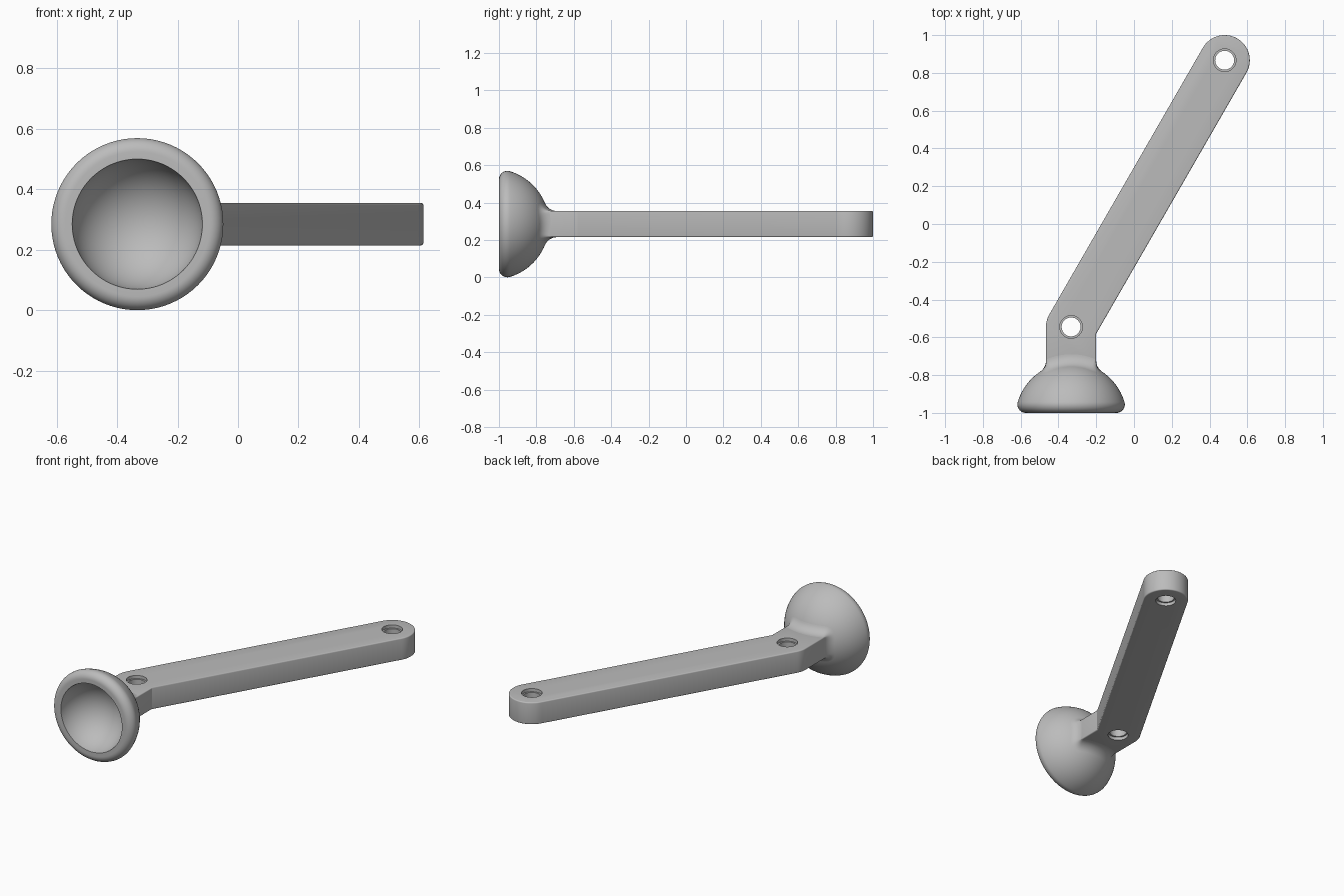
import bpy, bmesh, math
from mathutils import Vector

if "Cube" in bpy.data.objects:
    bpy.data.objects.remove(bpy.data.objects["Cube"], do_unlink=True)

# Shared dimensions
CX, CZ = -0.333, 0.285           # cup axis
CUP_Y = -1.027                   # centre of the cup spheres
R_OUT, R_IN, RIM = 0.295, 0.217, 0.045
HALF_W, HALF_H, EDGE = 0.133, 0.07, 0.007
FILLET = 0.07
ELBOW = Vector((CX, -0.545))
TIP = Vector((0.48, 0.867))

grey = bpy.data.materials.new("plain grey")
grey.use_nodes = True
grey.diffuse_color = (0.5, 0.5, 0.5, 1)
grey.node_tree.nodes["Principled BSDF"].inputs["Base Color"].default_value = (0.5, 0.5, 0.5, 1)


def make_object(name, bm):
    mesh = bpy.data.meshes.new(name)
    bm.to_mesh(mesh)
    bm.free()
    mesh.materials.append(grey)
    obj = bpy.data.objects.new(name, mesh)
    bpy.context.collection.objects.link(obj)
    return obj


def smooth(obj):
    bpy.ops.object.select_all(action="DESELECT")
    obj.select_set(True)
    bpy.context.view_layer.objects.active = obj
    bpy.ops.object.shade_smooth_by_angle(angle=math.radians(25))


def arc(centre, radius, start, end, steps):
    """Points on an arc, angles in degrees."""
    angles = [math.radians(start + (end - start) * i / steps) for i in range(steps + 1)]
    return [Vector(centre) + radius * Vector((math.cos(a), math.sin(a))) for a in angles]


def lathe(name, profile, centre, axis, side, steps):
    """Spin (radius, distance along axis) points into a closed solid."""
    bm = bmesh.new()
    centre, axis, side = Vector(centre), Vector(axis), Vector(side)
    verts = [bm.verts.new(centre + side * r + axis * d) for r, d in profile]
    edges = [bm.edges.new(pair) for pair in zip(verts, verts[1:])]
    bmesh.ops.spin(bm, geom=verts + edges, cent=centre, axis=axis,
                   angle=math.tau, steps=steps, use_merge=True)
    bmesh.ops.remove_doubles(bm, verts=bm.verts, dist=1e-5)
    bmesh.ops.recalc_face_normals(bm, faces=bm.faces)
    return make_object(name, bm)


# Cup: spherical bowl, flat front lip, rounded rim, spherical back
lip = -1.0 - CUP_Y
rim_d = lip + RIM
rim_r = math.sqrt((R_OUT - RIM) ** 2 - rim_d ** 2)
rim_angle = math.degrees(math.atan2(rim_d, rim_r))
bowl_angle = math.degrees(math.asin(lip / R_IN))
profile = (arc((0, 0), R_IN, 90, bowl_angle, 20)
           + arc((rim_r, rim_d), RIM, -90, rim_angle, 12)
           + arc((0, 0), R_OUT, rim_angle, 90, 20)[1:])
cup = lathe("cup", profile, (CX, CUP_Y, CZ), (0, 1, 0), (1, 0, 0), 80)
smooth(cup)

# Arm: bent bar with a rounded elbow and a rounded tip
mitre = ELBOW + Vector((HALF_W, -HALF_W * math.tan(math.radians(15))))
outline = ([Vector((CX - HALF_W, -0.775)), Vector((CX + HALF_W, -0.775)), mitre]
           + arc(TIP, HALF_W, -30, 150, 32)
           + arc(ELBOW, HALF_W, 150, 180, 8))
bm = bmesh.new()
base = bm.faces.new([bm.verts.new((p.x, p.y, CZ - HALF_H)) for p in outline])
top = bmesh.ops.extrude_face_region(bm, geom=[base])
bmesh.ops.translate(bm, vec=(0, 0, 2 * HALF_H),
                    verts=[v for v in top["geom"] if isinstance(v, bmesh.types.BMVert)])
bmesh.ops.recalc_face_normals(bm, faces=bm.faces)
arm = make_object("arm", bm)
bevel = arm.modifiers.new("soft edges", "BEVEL")
bevel.width, bevel.segments = EDGE, 4
bevel.limit_method, bevel.angle_limit = "ANGLE", math.radians(60)

# Stepped pin holes through both ends of the arm
hole = [(0, -0.1), (0.06, -0.1), (0.06, -0.05), (0.05, -0.05),
        (0.05, 0.05), (0.06, 0.05), (0.06, 0.1), (0, 0.1)]
cutters = []
for name, spot in (("elbow_hole_cutter", ELBOW), ("tip_hole_cutter", TIP)):
    cutter = lathe(name, hole, (spot.x, spot.y, CZ), (0, 0, 1), (1, 0, 0), 48)
    cutter.hide_render = True
    cut = arm.modifiers.new(name, "BOOLEAN")
    cut.operation, cut.solver, cut.object = "DIFFERENCE", "EXACT", cutter
    cutters.append(cutter)

# Bake the cuts, then drop the cutters
graph = bpy.context.evaluated_depsgraph_get()
baked = bpy.data.meshes.new_from_object(arm.evaluated_get(graph))
arm.modifiers.clear()
arm.data = baked
for cutter in cutters:
    bpy.data.objects.remove(cutter, do_unlink=True)
smooth(arm)

# Neck blend: rolling-ball fillet between the bar section and the cup back
section = []                     # (point, outward normal) around the bar
corners = [(1, 1), (-1, 1), (-1, -1), (1, -1)]
for i, (sx, sz) in enumerate(corners):
    centre = Vector((sx * (HALF_W - EDGE), sz * (HALF_H - EDGE)))
    ring = [(p, (p - centre).normalized())
            for p in arc(centre, EDGE, 90 * i, 90 * i + 90, 6)]
    section += ring
    nx, nz = corners[(i + 1) % 4]
    next_centre = Vector((nx * (HALF_W - EDGE), nz * (HALF_H - EDGE)))
    p, n = ring[-1]
    section += [(p + (next_centre - centre) * k / 12, n) for k in range(1, 12)]

bm = bmesh.new()
STEPS = 10
rows = []
for p, n in section:
    q = p + n * FILLET
    ball = Vector((q.x, math.sqrt((R_OUT + FILLET) ** 2 - q.length_squared), q.y))
    start, end = Vector((-n.x, 0, -n.y)), -ball.normalized()
    rows.append([bm.verts.new(ball + start.slerp(end, k / STEPS) * FILLET
                              + Vector((CX, CUP_Y, CZ))) for k in range(STEPS + 1)])
for a, b in zip(rows, rows[1:] + rows[:1]):
    for k in range(STEPS):
        bm.faces.new((a[k], a[k + 1], b[k + 1], b[k]))
bm.normal_update()
bm.faces.ensure_lookup_table()
face = bm.faces[0]
if face.normal.dot(face.calc_center_median() - Vector((CX, CUP_Y, CZ))) < 0:
    bmesh.ops.reverse_faces(bm, faces=bm.faces)
smooth(make_object("neck_blend", bm))
